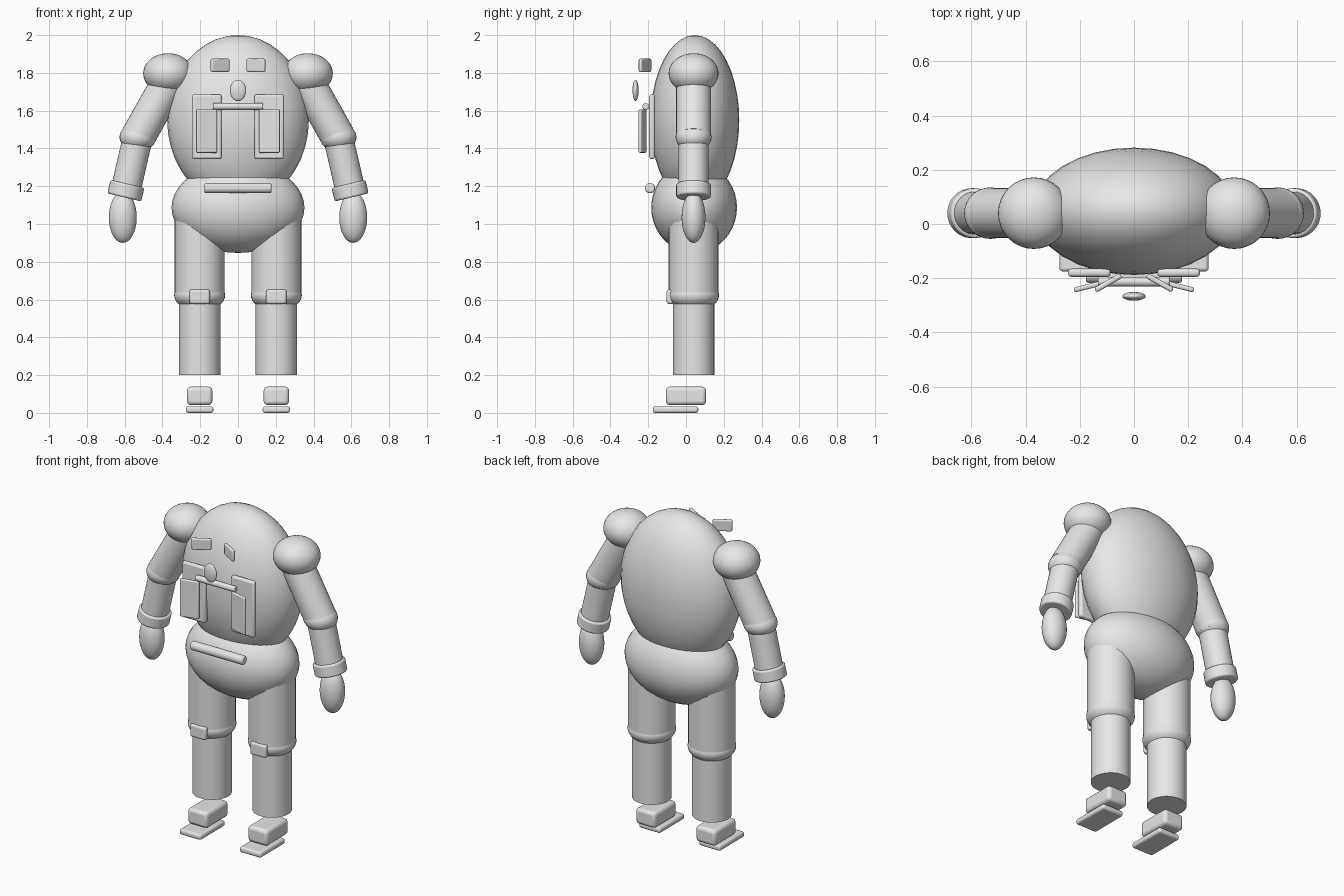
import bpy
import math
from mathutils import Vector

if "Cube" in bpy.data.objects:
    bpy.data.objects.remove(bpy.data.objects["Cube"])

grey = bpy.data.materials.new("light grey")
grey.diffuse_color = (0.8, 0.8, 0.8, 1)
grey.use_nodes = True
grey.node_tree.nodes["Principled BSDF"].inputs["Base Color"].default_value = grey.diffuse_color
DEPTH = 0.04  # y of the limb axes


def finish(ob, name, bevel=0.0):
    """Name, colour, bevel and smooth a part."""
    ob.name = name
    ob.data.materials.append(grey)
    bpy.ops.object.transform_apply(location=False, rotation=False, scale=True)
    if bevel:
        mod = ob.modifiers.new("bevel", 'BEVEL')
        mod.width = bevel
        mod.segments = 3
        mod.limit_method = 'ANGLE'
    bpy.ops.object.shade_smooth_by_angle(angle=math.radians(40))
    return ob


def ellipsoid(name, loc, radii):
    bpy.ops.mesh.primitive_uv_sphere_add(segments=32, ring_count=20, radius=1, location=loc)
    ob = bpy.context.object
    ob.scale = radii
    return finish(ob, name)


def rod(name, a, b, radius, bevel=0.0):
    """Cylinder from point a to point b."""
    a, b = Vector(a), Vector(b)
    bpy.ops.mesh.primitive_cylinder_add(vertices=32, radius=radius, depth=(b - a).length,
                                        location=(a + b) / 2)
    ob = bpy.context.object
    ob.rotation_euler = (b - a).to_track_quat('Z', 'Y').to_euler()
    return finish(ob, name, bevel)


def box(name, loc, size, bevel, yaw=0.0):
    bpy.ops.mesh.primitive_cube_add(size=1, location=loc)
    ob = bpy.context.object
    ob.scale = size
    ob.rotation_euler.z = math.radians(yaw)
    return finish(ob, name, bevel)


# Body
ellipsoid("torso", (0, 0.047, 1.55), (0.375, 0.235, 0.45))
ellipsoid("pelvis", (0, 0.043, 1.087), (0.352, 0.227, 0.24))

# Front fittings on the centre line
ellipsoid("nose", (0, -0.267, 1.707), (0.043, 0.016, 0.056))
rod("chest_bar", (-0.133, -0.213, 1.622), (0.133, -0.213, 1.622), 0.018, 0.007)
rod("belt_bar", (-0.178, -0.19, 1.19), (0.178, -0.19, 1.19), 0.027, 0.01)

for s, side in ((-1, "left"), (1, "right")):
    # Arm
    elbow = (s * 0.53, DEPTH, 1.46)
    ellipsoid(side + "_shoulder", (s * 0.37, DEPTH, 1.797), (0.132, 0.132, 0.107))
    rod(side + "_upper_arm", (s * 0.345, DEPTH, 1.79), elbow, 0.092)
    ellipsoid(side + "_elbow", elbow, (0.097, 0.095, 0.075))
    rod(side + "_forearm", elbow, (s * 0.592, DEPTH, 1.19), 0.079)
    rod(side + "_cuff", (s * 0.585, DEPTH, 1.212), (s * 0.602, DEPTH, 1.141), 0.092, 0.01)
    ellipsoid(side + "_hand", (s * 0.61, DEPTH, 1.035), (0.074, 0.063, 0.135))

    # Leg
    x = s * 0.203
    rod(side + "_thigh", (x, DEPTH, 1.03), (x, DEPTH, 0.63), 0.132)
    ellipsoid(side + "_knee", (x, DEPTH, 0.622), (0.135, 0.135, 0.08))
    box(side + "_knee_pad", (x, -0.085, 0.615), (0.107, 0.035, 0.077), 0.012)
    rod(side + "_shin", (x, DEPTH, 0.6), (x, DEPTH, 0.2), 0.11)
    box(side + "_foot", (x, 0.0, 0.09), (0.134, 0.213, 0.097), 0.02)
    box(side + "_sole", (x, -0.055, 0.017), (0.145, 0.24, 0.034), 0.012)

    # Chest plates and eyes, with the outer edges swung forward
    box(side + "_chest_plate", (s * 0.165, -0.18, 1.515), (0.157, 0.03, 0.342), 0.012)
    box(side + "_chest_flap", (s * 0.166, -0.23, 1.492), (0.114, 0.018, 0.23), 0.007, -s * 14)
    box(side + "_eye", (s * 0.095, -0.217, 1.84), (0.11, 0.02, 0.07), 0.008, -s * 30)
